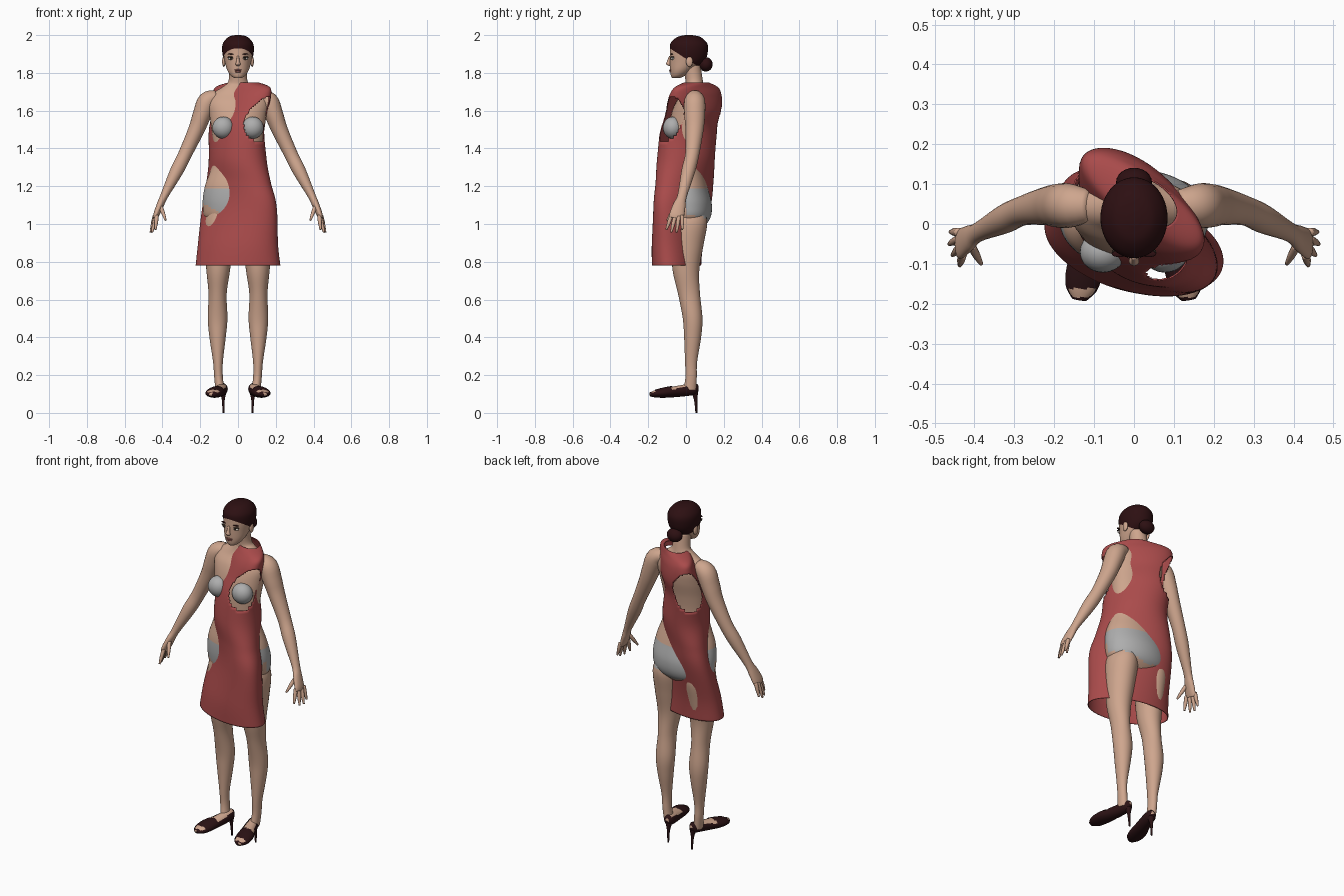
import bpy, bmesh
from math import sin, cos, pi, radians, asin
from mathutils import Vector

default = bpy.data.objects.get("Cube")
if default:
    bpy.data.objects.remove(default, do_unlink=True)


def material(name, red, green, blue):
    mat = bpy.data.materials.new(name)
    mat.use_nodes = True
    mat.diffuse_color = (red, green, blue, 1)
    shader = mat.node_tree.nodes["Principled BSDF"]
    shader.inputs["Base Color"].default_value = (red, green, blue, 1)
    shader.inputs["Roughness"].default_value = .7
    return mat


skin = material("skin", .62, .38, .27)
fabric = material("red fabric", .4, .07, .07)
cotton = material("grey cotton", .42, .42, .42)
hair_brown = material("dark brown hair", .026, .005, .006)
leather = material("dark leather", .024, .006, .007)
lip_pink = material("lip pink", .36, .13, .11)
eye_white = material("eye white", .6, .57, .53)
iris_dark = material("iris dark", .03, .02, .015)


def finish(name, bm, mats):
    mesh = bpy.data.meshes.new(name)
    bmesh.ops.recalc_face_normals(bm, faces=bm.faces[:])
    for face in bm.faces:
        face.smooth = True
    bm.to_mesh(mesh)
    bm.free()
    for mat in mats:
        mesh.materials.append(mat)
    obj = bpy.data.objects.new(name, mesh)
    bpy.context.collection.objects.link(obj)
    return obj


def smooth_path(rings, steps):
    """Catmull-Rom interpolation of the ring parameters."""
    pts = [Vector(r) for r in rings]
    out = []
    for i in range(len(pts) - 1):
        p, q = pts[i], pts[i + 1]
        before, after = pts[max(i - 1, 0)], pts[min(i + 2, len(pts) - 1)]
        m, n = (q - before) / 2, (after - p) / 2
        for k in range(steps):
            t = k / steps
            out.append(p + m * t + (3 * (q - p) - 2 * m - n) * t**2
                       + (2 * (p - q) + m + n) * t**3)
    return out + [pts[-1]]


def loft(name, rings, mats, side=1, flat=False, segs=24, steps=4, caps=True, rule=None, cut=None):
    """Elliptical rings (x, y, z, radius_a, radius_b, optional turn) joined to a skin.
    rule(centre, normal, angle) gives a material index, or None for a hole."""
    bm = bmesh.new()
    path = smooth_path(rings, steps)
    loops = []
    for i, ring in enumerate(path):
        centre = Vector((ring[0] * side, ring[1], ring[2]))
        if flat:
            turn = radians(ring[5]) if len(ring) > 5 else 0
            axis_a = Vector((cos(turn), sin(turn), 0))
            axis_b = Vector((-sin(turn), cos(turn), 0))
        else:
            step = path[min(i + 1, len(path) - 1)] - path[max(i - 1, 0)]
            along = Vector((step[0] * side, step[1], step[2])).normalized()
            axis_a = Vector((1, 0, 0))
            axis_a = (axis_a - along * axis_a.dot(along)).normalized()
            axis_b = along.cross(axis_a)
        loops.append([bm.verts.new(centre + axis_a * ring[3] * cos(2 * pi * k / segs)
                                   + axis_b * ring[4] * sin(2 * pi * k / segs))
                      for k in range(segs)])
    angles = {}
    for low, high in zip(loops, loops[1:]):
        for k in range(segs):
            j = (k + 1) % segs
            face = bm.faces.new((low[k], low[j], high[j], high[k]))
            angles[face] = 2 * pi * (k + .5) / segs
    if caps:
        for loop in (loops[0], loops[-1]):
            angles[bm.faces.new(loop)] = 0
    bmesh.ops.recalc_face_normals(bm, faces=bm.faces[:])
    if rule:
        holes = []
        for face, angle in angles.items():
            index = rule(face.calc_center_median(), face.normal, angle)
            if index is None:
                holes.append(face)
            else:
                face.material_index = index
        bmesh.ops.delete(bm, geom=holes, context='FACES')
    if cut:
        bmesh.ops.bisect_plane(bm, geom=bm.verts[:] + bm.edges[:] + bm.faces[:],
                               plane_co=cut[0], plane_no=cut[1], clear_inner=True)
    return finish(name, bm, mats)


def ball(name, centre, radii, mat):
    bm = bmesh.new()
    bmesh.ops.create_uvsphere(bm, u_segments=24, v_segments=14, radius=1)
    bmesh.ops.scale(bm, vec=radii, verts=bm.verts)
    bmesh.ops.translate(bm, vec=centre, verts=bm.verts)
    return finish(name, bm, [mat])


def briefs(centre, normal, angle):
    slope = .6 if centre.y < 0 else .25
    return int(1 + slope * abs(centre.x) < centre.z < 1.19)


# Torso and neck, with briefs
loft("torso", [
    (0, .01, .96, .05, .05), (0, .015, 1.02, .165, .108), (0, .012, 1.1, .187, .125),
    (0, 0, 1.2, .175, .113), (0, -.005, 1.3, .14, .092), (0, -.005, 1.38, .128, .086),
    (0, 0, 1.48, .137, .092), (0, .015, 1.57, .15, .095), (0, .03, 1.64, .16, .085),
    (0, .042, 1.69, .135, .062), (0, .045, 1.73, .075, .05), (0, .043, 1.76, .05, .046),
    (0, .03, 1.84, .047, .047)], [skin, cotton], flat=True, segs=64, steps=8, rule=briefs)

# Head, hair and bun
head_rings = [(0, -.055, 1.772, .018, .018), (0, -.042, 1.785, .038, .038),
              (0, -.024, 1.815, .057, .06), (0, .002, 1.86, .07, .088),
              (0, .01, 1.91, .078, .095), (0, .01, 1.95, .073, .09),
              (0, .01, 1.982, .045, .055), (0, .01, 1.992, .01, .012)]
loft("head", head_rings, [skin], flat=True, segs=40)
hair_rings = [(x, y + .005, z + .008, a + .006, b + .006) for x, y, z, a, b in head_rings]
loft("hair", hair_rings, [hair_brown], flat=True, segs=48, steps=6,
     cut=((0, -.085, 1.93), (0, .55, .85)))
ball("hair_bun", (0, .105, 1.845), (.045, .036, .038), hair_brown)

# Face
loft("nose", [(0, -.083, 1.89, .006, .006), (0, -.09, 1.865, .008, .009),
              (0, -.093, 1.847, .013, .012), (0, -.086, 1.837, .008, .006)], [skin], flat=True)
ball("upper_lip", (0, -.081, 1.815), (.02, .008, .005), lip_pink)
ball("lower_lip", (0, -.08, 1.807), (.017, .008, .006), lip_pink)

for side, word in ((1, "left"), (-1, "right")):
    ball(word + "_eye", (.036 * side, -.071, 1.877), (.017, .01, .008), eye_white)
    ball(word + "_iris", (.036 * side, -.077, 1.877), (.008, .006, .007), iris_dark)
    ball(word + "_eyelid", (.037 * side, -.071, 1.884), (.019, .011, .003), iris_dark)
    ball(word + "_eyebrow", (.037 * side, -.075, 1.899), (.019, .008, .003), hair_brown)
    ball(word + "_ear", (.075 * side, .018, 1.86), (.009, .018, .028), skin)
    ball(word + "_bra_cup", (.078 * side, -.07, 1.51), (.058, .052, .058), cotton)

    # Arm and palm
    loft(word + "_arm", [
        (.11, .045, 1.675, .035, .04), (.16, .046, 1.65, .052, .055),
        (.19, .046, 1.58, .049, .055), (.22, .045, 1.5, .043, .048),
        (.28, .033, 1.37, .036, .037), (.325, .012, 1.28, .035, .036),
        (.39, -.02, 1.15, .021, .025), (.412, -.035, 1.1, .019, .033),
        (.432, -.048, 1.05, .016, .039), (.438, -.052, 1.03, .012, .036)],
        [skin], side)

    # Fingers and thumb, as base and tip
    fingers = [((.43, -.077, 1.045), (.437, -.104, .97)),
               ((.435, -.058, 1.04), (.455, -.078, .956)),
               ((.44, -.038, 1.04), (.463, -.05, .955)),
               ((.44, -.02, 1.045), (.46, -.02, .97)),
               ((.408, -.055, 1.09), (.383, -.1, 1.02))]
    for number, (base, tip) in enumerate(fingers, 1):
        mid = [(b + t) / 2 for b, t in zip(base, tip)]
        loft(f"{word}_finger_{number}", [(*base, .011, .011), (*mid, .01, .01),
                                         (*tip, .005, .005)], [skin], side, segs=10)

    # Leg
    loft(word + "_leg", [
        (.1, .01, 1.07, .06, .09), (.1, .014, 1, .082, .098), (.103, .006, .88, .075, .085),
        (.105, 0, .75, .062, .07), (.108, .016, .63, .048, .058),
        (.108, .035, .5, .052, .052), (.108, .035, .4, .043, .045),
        (.106, .027, .27, .026, .032), (.103, .027, .19, .023, .03),
        (.095, .02, .12, .024, .034)],
        [skin, cotton], side, flat=True, segs=32, steps=6, rule=briefs)

    # Foot inside an open peep-toe shoe with a thin heel
    shoe_rings = [(.078, .064, .128, .012, .018), (.081, .045, .128, .027, .031),
                  (.09, 0, .122, .033, .033), (.104, -.05, .115, .038, .031),
                  (.122, -.11, .108, .046, .028), (.132, -.16, .102, .04, .021),
                  (.137, -.19, .098, .018, .011)]

    def shoe_opening(centre, normal, angle):
        top = -.075 < centre.y < .045 and normal.z > .55
        toe = -.184 < centre.y < -.162 and normal.z > .6
        return None if top or toe else 0

    loft(word + "_foot", [(x, y, z, a * .9, b * .88) for x, y, z, a, b in shoe_rings],
         [skin], side)
    loft(word + "_shoe", shoe_rings, [leather], side, segs=36, steps=7, rule=shoe_opening)
    loft(word + "_shoe_heel", [(.079, .045, .115, .02, .02), (.078, .051, .07, .008, .009),
                               (.077, .055, 0, .005, .005)], [leather], side, flat=True)


# Sleeveless dress, turned and twisted around the body
def armholes(centre, normal, angle):
    from_side = asin(min(1, abs(sin(angle))))
    hole = (from_side / .78)**2 + ((centre.z - 1.555) / .12)**2 < 1
    return None if hole else 0


dress = loft("dress", [
    (0, -.05, .78, .23, .12, -15), (0, -.045, .9, .222, .118, -21),
    (.008, -.02, 1.1, .222, .11, -33), (.003, -.008, 1.22, .2, .112, -39),
    (-.002, 0, 1.35, .176, .125, -45), (-.008, .015, 1.5, .18, .11, -47),
    (.008, .04, 1.6, .185, .103, -44), (.02, .05, 1.68, .19, .085, -40),
    (.025, .055, 1.725, .17, .066, -36), (.03, .055, 1.75, .085, .056, -32)],
    [fabric], flat=True, segs=112, steps=9, caps=False, rule=armholes)
thickness = dress.modifiers.new("cloth thickness", 'SOLIDIFY')
thickness.thickness = .004
